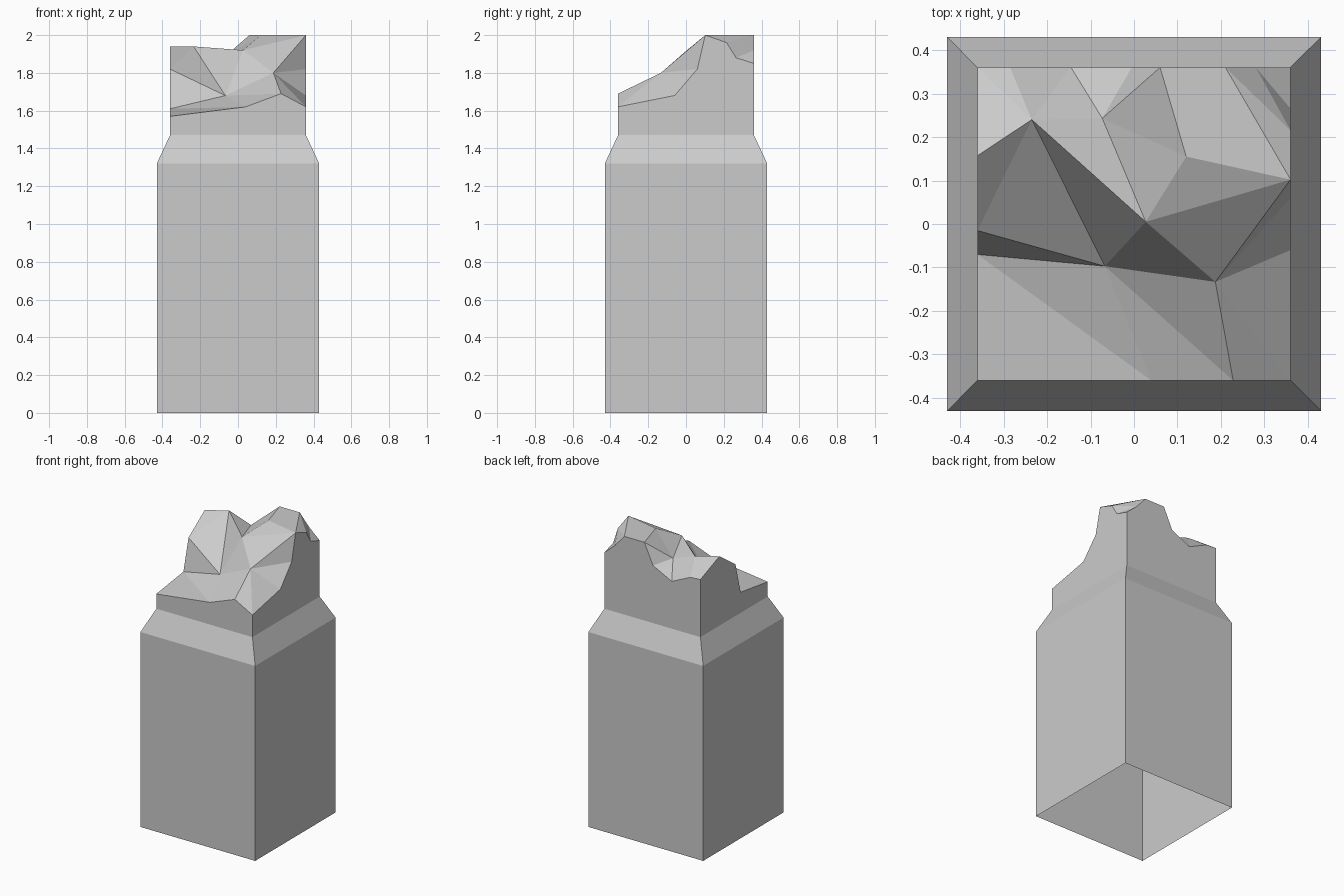
import bpy
import bmesh
from mathutils import Vector
from mathutils.geometry import delaunay_2d_cdt

if "Cube" in bpy.data.objects:
    bpy.data.objects.remove(bpy.data.objects["Cube"])

BODY, NECK = 0.43, 0.36          # half widths
SHOULDER_LOW, SHOULDER_TOP = 1.32, 1.47

stone = bpy.data.materials.new("grey stone")
stone.diffuse_color = (0.6, 0.6, 0.6, 1)
stone.use_nodes = True
stone.node_tree.nodes["Principled BSDF"].inputs["Base Color"].default_value = stone.diffuse_color


# Broken rim heights, walking counter-clockwise: (position along side, z)
sides = [
    [("a", -NECK, 1.57), ("M", 0.04, 1.62), ("L", 0.228, 1.69)],                  # front
    [("b", -NECK, 1.62), ("U", -0.06, 1.68), ("V", 0.06, 1.82),
     ("H", 0.102, 2.0), ("T", 0.215, 1.96), ("S", 0.265, 1.88)],                  # right
    [("c", NECK, 1.85), ("R", 0.28, 1.92), ("Q", 0.21, 2.0), ("G", 0.06, 2.0),
     ("P", -0.005, 1.86), ("O", -0.145, 1.79), ("N", -0.285, 1.855)],             # back
    [("d", NECK, 1.86), ("I", 0.157, 1.94), ("J", -0.015, 1.82), ("K", -0.07, 1.61)],  # left
]
place = [lambda t: (t, -NECK), lambda t: (NECK, t),
         lambda t: (t, NECK), lambda t: (-NECK, t)]
points = {n: Vector((*place[i](t), z)) for i, s in enumerate(sides) for n, t, z in s}
rim = list(points)

# Peaks and hollows inside the rim
points.update({
    "A": Vector((-0.235, 0.24, 1.94)), "B": Vector((0.027, 0.005, 1.92)),
    "C": Vector((-0.067, -0.097, 1.68)), "D": Vector((0.187, -0.133, 1.80)),
    "E": Vector((0.12, 0.155, 2.0)), "F": Vector((-0.073, 0.243, 1.883)),
})
names = list(points)

# Creases running over the broken top
creases = ["KCDH", "JAC", "JC", "IABD", "CB", "KMCLD", "bDU", "DV", "BH", "BEH",
           "EGFBE", "EF", "AF", "PFOAN", "dA", "EQH", "QT", "RT", "RS"]
loops = ["".join(rim) + rim[0]] + creases
edges = [(names.index(p), names.index(q)) for c in loops for p, q in zip(c, c[1:])]
flat = [points[n].to_2d() for n in names]
_, _, tris, origin, _, _ = delaunay_2d_cdt(flat, edges, [], 1, 1e-5)

bm = bmesh.new()


def square(half, z):
    return [bm.verts.new((x * half, y * half, z))
            for x, y in ((-1, -1), (1, -1), (1, 1), (-1, 1))]


# Square body, open underneath, with a sloped shoulder
rings = [square(BODY, 0), square(BODY, SHOULDER_LOW), square(NECK, SHOULDER_TOP)]
for low, high in zip(rings, rings[1:]):
    for i in range(4):
        j = (i + 1) % 4
        bm.faces.new((low[i], low[j], high[j], high[i]))

# Broken top facets
top = {n: bm.verts.new(points[n]) for n in names}
for tri in tris:
    bm.faces.new([top[names[origin[k][0]]] for k in tri])

# Neck walls rising to the jagged rim
neck = rings[2]
for i, side in enumerate(sides):
    j = (i + 1) % 4
    edge = [top[n] for n, _, _ in side] + [top[sides[j][0][0]]]
    bm.faces.new([neck[i], neck[j]] + edge[::-1])

bmesh.ops.recalc_face_normals(bm, faces=bm.faces)
mesh = bpy.data.meshes.new("broken_pillar")
bm.to_mesh(mesh)
bm.free()
mesh.materials.append(stone)
bpy.context.collection.objects.link(bpy.data.objects.new("broken_pillar", mesh))
